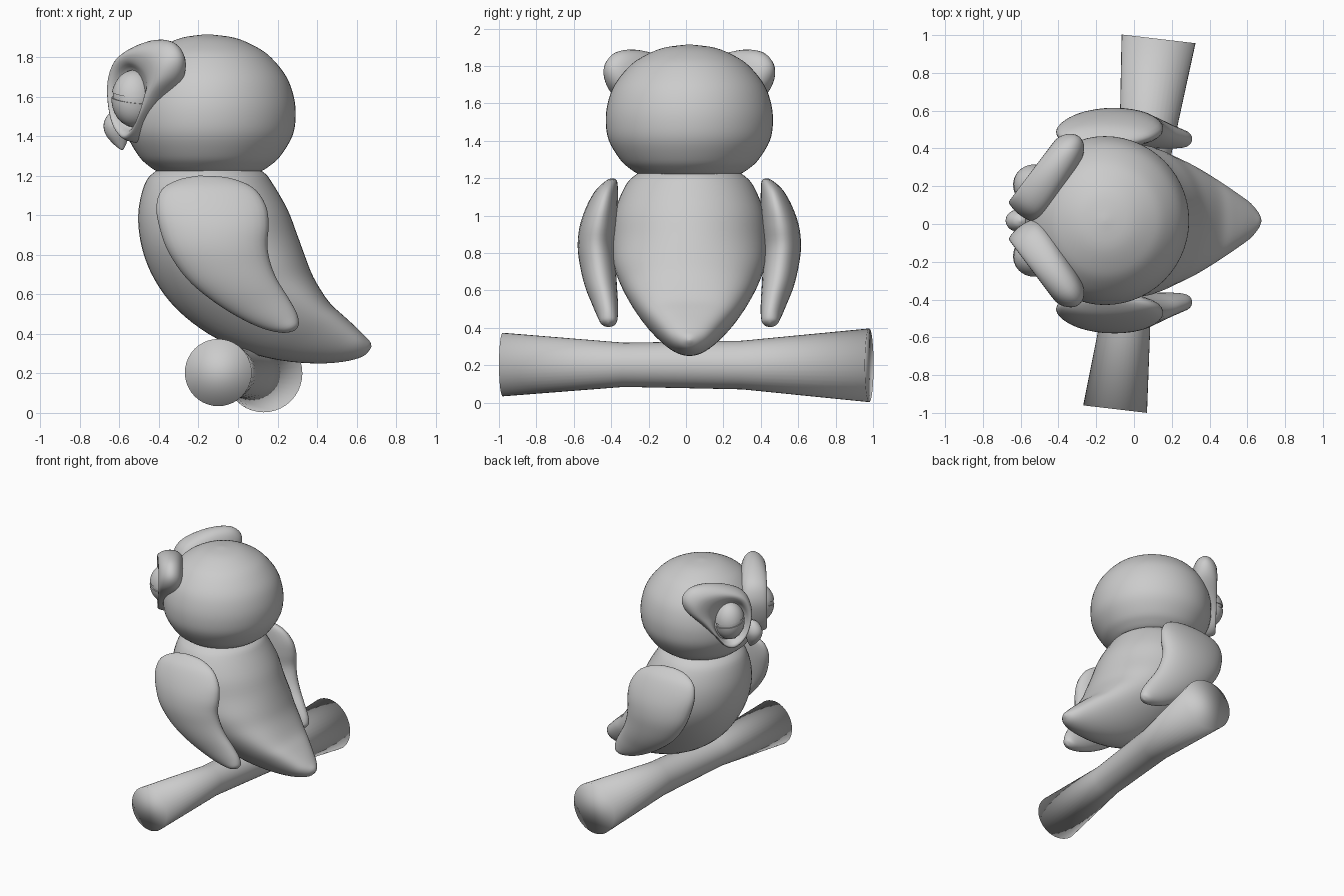
import bpy, bmesh, math
from mathutils import Vector

if "Cube" in bpy.data.objects:
    bpy.data.objects.remove(bpy.data.objects["Cube"])

MID = 0.018  # y of the bird's mirror plane
grey = bpy.data.materials.new("plain_grey")
grey.diffuse_color = (0.6, 0.6, 0.6, 1)
grey.use_nodes = True
grey.node_tree.nodes["Principled BSDF"].inputs["Base Color"].default_value = grey.diffuse_color


def finish(bm, name, pair=False, angle=None):
    """Turn a bmesh into one object, or a mirrored left/right pair."""
    for side in (("left_", "right_") if pair else ("",)):
        if side == "right_":
            for v in bm.verts:
                v.co.y = 2 * MID - v.co.y
        bmesh.ops.recalc_face_normals(bm, faces=bm.faces)
        me = bpy.data.meshes.new(side + name)
        bm.to_mesh(me)
        me.materials.append(grey)
        for p in me.polygons:
            p.use_smooth = True
        if angle:
            me.set_sharp_from_angle(angle=math.radians(angle))
        ob = bpy.data.objects.new(side + name, me)
        bpy.context.collection.objects.link(ob)
    bm.free()


def skin(rings):
    """Closed skin over a list of equal rings, with capped ends."""
    bm = bmesh.new()
    vs = [[bm.verts.new(p) for p in r] for r in rings]
    n = len(vs[0])
    for a, b in zip(vs, vs[1:]):
        for i in range(n):
            j = (i + 1) % n
            bm.faces.new((a[i], a[j], b[j], b[i]))
    bm.faces.new(vs[0])
    bm.faces.new(vs[-1])
    return bm


def spline(pts, steps, closed=False):
    """Smooth curve through points of any dimension."""
    n, out = len(pts), []
    for i in range(n if closed else n - 1):
        if closed:
            q = [pts[(i + k) % n] for k in (-1, 0, 1, 2)]
        else:
            q = [pts[min(max(i + k, 0), n - 1)] for k in (-1, 0, 1, 2)]
        for s in range(steps):
            t = s / steps
            out.append([0.5 * (2 * b + (c - a) * t + (2 * a - 5 * b + 4 * c - d) * t * t
                               + (3 * b - a - 3 * c + d) * t ** 3) for a, b, c, d in zip(*q)])
    if not closed:
        out.append(list(pts[-1]))
    return out


def chord_loft(rows, n=40, steps=4):
    """Rows: front x, z, back x, z, centre y, half width, shift of widest point."""
    rings = []
    for fx, fz, bx, bz, yc, w, k in spline(rows, steps):
        ring = []
        for i in range(n):
            a = math.tau * i / n
            s = (1 - math.cos(a)) / 2 + k * math.sin(a) ** 2
            ring.append((fx + (bx - fx) * s, yc + w * math.sin(a), fz + (bz - fz) * s))
        rings.append(ring)
    return skin(rings)


# Branch: waisted log, slightly turned in plan
axis = Vector((0.23, 1.96, 0)).normalized()
across = Vector((axis.y, -axis.x, 0))
rings = []
for y, r in ((-0.98, 0.17), (-0.33, 0.118), (0.30, 0.13), (0.98, 0.197)):
    c = Vector((0.015 + y * 0.1173, y, 0.202 - 0.002 * y))
    rings.append([c + across * r * math.cos(math.tau * i / 40)
                  + Vector((0, 0, r * math.sin(math.tau * i / 40))) for i in range(40)])
finish(skin(rings), "branch")

# Body running into the tail
body = [(-0.30, 1.28, 0.0, 1.28, 0.18, 0), (-0.42, 1.22, 0.125, 1.22, 0.285, 0),
        (-0.475, 1.15, 0.175, 1.16, 0.345, 0), (-0.505, 1.0, 0.25, 1.03, 0.40, 0),
        (-0.485, 0.83, 0.30, 0.90, 0.415, 0), (-0.42, 0.67, 0.34, 0.79, 0.405, 0.05),
        (-0.31, 0.525, 0.375, 0.70, 0.365, 0.1), (-0.15, 0.40, 0.42, 0.62, 0.315, 0.15),
        (0.04, 0.31, 0.47, 0.55, 0.26, 0.18), (0.22, 0.265, 0.53, 0.495, 0.205, 0.18),
        (0.40, 0.25, 0.59, 0.44, 0.15, 0.15), (0.54, 0.26, 0.64, 0.39, 0.10, 0.1),
        (0.63, 0.285, 0.668, 0.36, 0.05, 0), (0.668, 0.32, 0.675, 0.335, 0.008, 0)]
finish(chord_loft([r[:4] + (MID,) + r[4:] for r in body], 48), "body")

# Head: round, flattened underneath and a little at the face
prof = [(0.01, 1.915), (0.14, 1.897), (0.25, 1.85), (0.325, 1.795), (0.40, 1.70), (0.437, 1.60),
        (0.447, 1.50), (0.43, 1.40), (0.37, 1.30), (0.32, 1.253), (0.265, 1.22), (0.20, 1.215)]
rings = []
for r, z in spline(prof, 4):
    ring = []
    for i in range(56):
        a = math.tau * i / 56
        x = r * math.cos(a)
        ring.append((-0.155 + x * (0.94 if x < 0 else 1), MID + r * math.sin(a), z))
    rings.append(ring)
finish(skin(rings), "head")

# Wings
wing = [(-0.20, 1.20, -0.19, 1.20, 0.43, 0.005), (-0.30, 1.18, -0.05, 1.19, 0.435, 0.03),
        (-0.385, 1.13, 0.075, 1.14, 0.46, 0.06), (-0.413, 1.04, 0.14, 1.05, 0.485, 0.085),
        (-0.395, 0.93, 0.155, 0.95, 0.505, 0.10), (-0.35, 0.81, 0.148, 0.85, 0.515, 0.10),
        (-0.26, 0.68, 0.165, 0.755, 0.505, 0.095), (-0.14, 0.575, 0.20, 0.67, 0.49, 0.085),
        (0.0, 0.485, 0.25, 0.59, 0.47, 0.07), (0.13, 0.425, 0.295, 0.51, 0.455, 0.055),
        (0.23, 0.405, 0.308, 0.455, 0.45, 0.04), (0.285, 0.415, 0.30, 0.43, 0.45, 0.005)]
finish(chord_loft([r + (0,) for r in wing], 32), "wing", pair=True)

# Beak: rounded top, tip curling down and back
beak = [(-0.605, 1.54, -0.595, 1.54, 0.005), (-0.64, 1.525, -0.57, 1.525, 0.032),
        (-0.67, 1.49, -0.55, 1.49, 0.052), (-0.68, 1.45, -0.55, 1.45, 0.058),
        (-0.668, 1.405, -0.555, 1.41, 0.048), (-0.635, 1.365, -0.56, 1.375, 0.03),
        (-0.60, 1.335, -0.575, 1.34, 0.012), (-0.588, 1.33, -0.583, 1.33, 0.003)]
finish(chord_loft([r[:4] + (MID,) + (r[4], 0) for r in beak], 24), "beak")

# Local frame of an eye: u outward along the face, v up, n away from the head
U, N, Z = Vector((0.6, 0.8, 0)), Vector((-0.8, 0.6, 0)), Vector((0, 0, 1))


def face_point(u, v, n):
    return U * (u - 0.154) + N * n + Z * (v + 1.59)


# Eye surrounds: cushioned teardrops with an ear corner, dished around the eye
outline = [(-0.03, -0.22), (-0.12, -0.14), (-0.165, 0.0), (-0.165, 0.11), (-0.115, 0.205),
           (0.0, 0.265), (0.15, 0.297), (0.28, 0.283), (0.348, 0.21), (0.325, 0.11),
           (0.22, 0.0), (0.125, -0.10), (0.045, -0.195)]
edge = spline(outline, 5, closed=True)
rings = []
for t, n in spline([(0.95, 0.40), (0.45, 0.42), (0.12, 0.455), (0.0, 0.51), (0.10, 0.565),
                    (0.35, 0.60), (0.70, 0.592), (1.0, 0.555), (1.4, 0.53)], 3):
    ring = []
    for u, v in edge:
        a = math.atan2(v / 0.15, u / 0.115)
        eu, ev = 0.115 * math.cos(a), 0.15 * math.sin(a)
        if t <= 1:
            ring.append(face_point(u + (eu - u) * t, v + (ev - v) * t, n))
        else:
            ring.append(face_point(eu * (2 - t), ev * (2 - t), n))
    rings.append(ring)
finish(skin(rings), "eye_surround", pair=True)

# Eyeballs and the two eyelids, which leave a sloping slit
for name, grow, cut in (("eyeball", 0.94, None), ("upper_eyelid", 1.0, (0.022, -1)),
                        ("lower_eyelid", 1.0, (-0.006, 1))):
    bm = bmesh.new()
    bmesh.ops.create_uvsphere(bm, u_segments=32, v_segments=20, radius=1)
    for v in bm.verts:
        v.co = Vector((v.co.x * 0.112, v.co.y * 0.145, v.co.z * 0.118)) * grow
    if cut:
        bmesh.ops.bisect_plane(bm, geom=bm.verts[:] + bm.edges[:] + bm.faces[:],
                               plane_co=(0, cut[0], 0),
                               plane_no=Vector((0.2, 1, 0)) * cut[1], clear_outer=True)
        bmesh.ops.holes_fill(bm, edges=[e for e in bm.edges if e.is_boundary], sides=0)
    for v in bm.verts:
        v.co = face_point(v.co.x, v.co.y, 0.54 + v.co.z)
    finish(bm, name, pair=True, angle=40)
